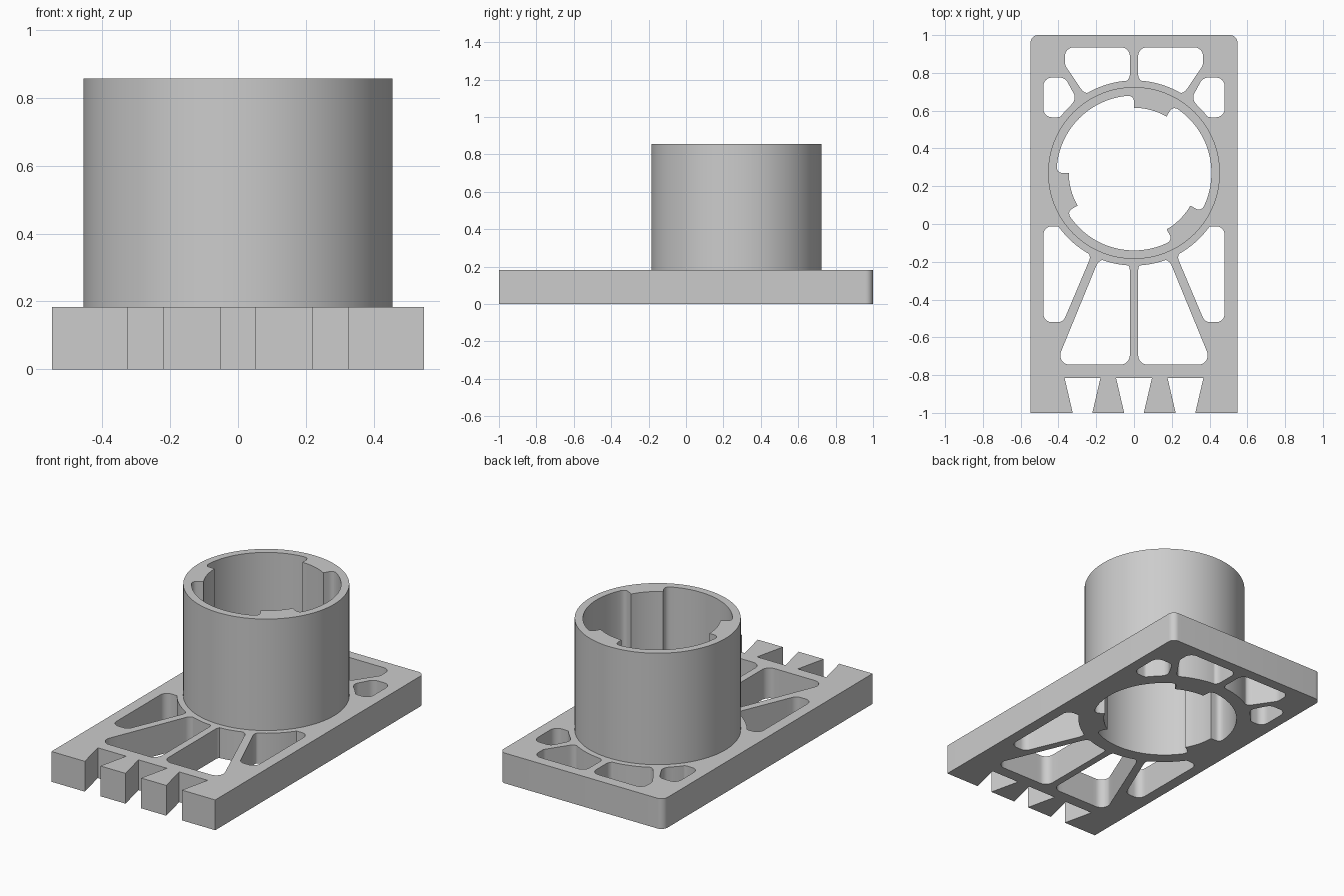
import bpy, bmesh
from math import sin, cos, radians
from mathutils import Vector

cube = bpy.data.objects.get("Cube")
if cube:
    bpy.data.objects.remove(cube)

BASE, TOP = 0.183, 0.857
CENTRE = Vector((0, 0.27))
R_OUT, R_BORE, R_LUG, R_WEB = 0.455, 0.41, 0.345, 0.49


def polar(r, deg):
    return CENTRE + Vector((cos(radians(deg)), sin(radians(deg)))) * r


def curve(a, b, c, steps=6):
    """Points from a to c, bending towards b."""
    ts = [i / steps for i in range(steps + 1)]
    return [a * (1 - t) ** 2 + b * 2 * t * (1 - t) + c * t * t for t in ts]


def fillet(p, corner, n, radius, steps=8):
    """True circular fillet at a polygon corner."""
    u, v = (p - corner).normalized(), (n - corner).normalized()
    half = u.angle(v) / 2
    mid = corner + (u + v).normalized() * radius / sin(half)
    reach = radius * cos(half) / sin(half)
    a = (corner + u * reach - mid).normalized()
    b = (corner + v * reach - mid).normalized()
    return [mid + a.slerp(b, i / steps).normalized() * radius for i in range(steps + 1)]


def pocket(corners, radius):
    """Rounded polygon whose inner side follows the web around the socket."""
    pts = [Vector(c) for c in corners]
    rounded = []
    for i, c in enumerate(pts):
        rounded += fillet(pts[i - 1], c, pts[(i + 1) % len(pts)], radius)
    out = []
    for i, a in enumerate(rounded):
        b = rounded[(i + 1) % len(rounded)]
        n = 10 if (b - a).length > 0.05 else 1
        out += [a.lerp(b, k / n) for k in range(n)]
    for i, p in enumerate(out):
        d = p - CENTRE
        if d.length < R_WEB:
            out[i] = CENTRE + d.normalized() * R_WEB
    return out


def mirrored(loop):
    return [Vector((-p.x, p.y)) for p in reversed(loop)]


# Plate outline: rounded back corners, dovetail slots along the front
W = 0.548
outline = [Vector((-W, -1))]
for x in (-0.2725, 0, 0.2725):
    outline += [Vector((x + dx, y)) for dx, y in
                ((-0.052, -1), (-0.095, -0.815), (0.095, -0.815), (0.052, -1))]
outline.append(Vector((W, -1)))
back_r, back_l = Vector((W, 1)), Vector((-W, 1))
outline += fillet(outline[-1], back_r, back_l, 0.04)
outline += fillet(back_r, back_l, outline[0], 0.04)

# Lightening pockets on one side, then mirrored
pockets = [
    pocket([(0.022, 0.935), (0.365, 0.935), (0.365, 0.84), (0.26, 0.685), (0.022, 0.76)], 0.045),
    pocket([(0.48, 0.775), (0.365, 0.775), (0.305, 0.665), (0.385, 0.565), (0.48, 0.565)], 0.045),
    pocket([(0.48, -0.012), (0.395, -0.012), (0.225, -0.165), (0.375, -0.52), (0.48, -0.52)], 0.045),
    pocket([(0.022, -0.2), (0.185, -0.185), (0.415, -0.745), (0.022, -0.745)], 0.05),
]
pockets += [mirrored(p) for p in pockets]

# Socket: outer circle, and bore with three filleted lugs
circle = [polar(R_OUT, i * 3) for i in range(120)]
bore = []
for start in (60, 180, 300):
    end = start + 30
    bore += curve(polar(R_BORE, start - 5), polar(R_BORE, start), polar(0.375, start))
    bore += [polar(R_LUG, start + i * 3) for i in range(11)]
    bore += curve(polar(0.375, end), polar(R_BORE, end), polar(R_BORE, end + 5))
    bore += [polar(R_BORE, end + 5 + i * 4) for i in range(1, 20)]

bm = bmesh.new()


def ring(loop, z):
    verts = [bm.verts.new((p.x, p.y, z)) for p in loop]
    for i, v in enumerate(verts):
        bm.edges.new((verts[i - 1], v))
    return verts


def wall(low, high):
    for i in range(len(low)):
        bm.faces.new((low[i - 1], low[i], high[i], high[i - 1]))


def cap(rings):
    edges = [bm.edges.get((r[i - 1], r[i])) for r in rings for i in range(len(r))]
    bmesh.ops.triangle_fill(bm, edges=edges, use_beauty=True, use_dissolve=False,
                            normal=(0, 0, 1))


# One watertight body: plate underside, plate top, socket rim, then walls
plate_loops = [outline] + pockets
low = [ring(p, 0) for p in plate_loops]
high = [ring(p, BASE) for p in plate_loops]
bore_low, bore_high = ring(bore, 0), ring(bore, TOP)
tube_low, tube_high = ring(circle, BASE), ring(circle, TOP)
cap(low + [bore_low])
cap(high + [tube_low])
cap([tube_high, bore_high])
for a, b in zip(low, high):
    wall(a, b)
wall(bore_low, bore_high)
wall(tube_low, tube_high)
bmesh.ops.recalc_face_normals(bm, faces=bm.faces)

mesh = bpy.data.meshes.new("slotted_base_with_socket")
bm.to_mesh(mesh)
bm.free()
body = bpy.data.objects.new("slotted_base_with_socket", mesh)
bpy.context.collection.objects.link(body)

# Plain grey finish
grey = bpy.data.materials.new("plain_grey")
grey.use_nodes = True
colour = (0.604, 0.604, 0.604, 1)
grey.diffuse_color = colour
grey.node_tree.nodes["Principled BSDF"].inputs["Base Color"].default_value = colour
mesh.materials.append(grey)

bpy.ops.object.select_all(action="DESELECT")
body.select_set(True)
bpy.context.view_layer.objects.active = body
bpy.ops.object.shade_smooth_by_angle(angle=radians(30))
